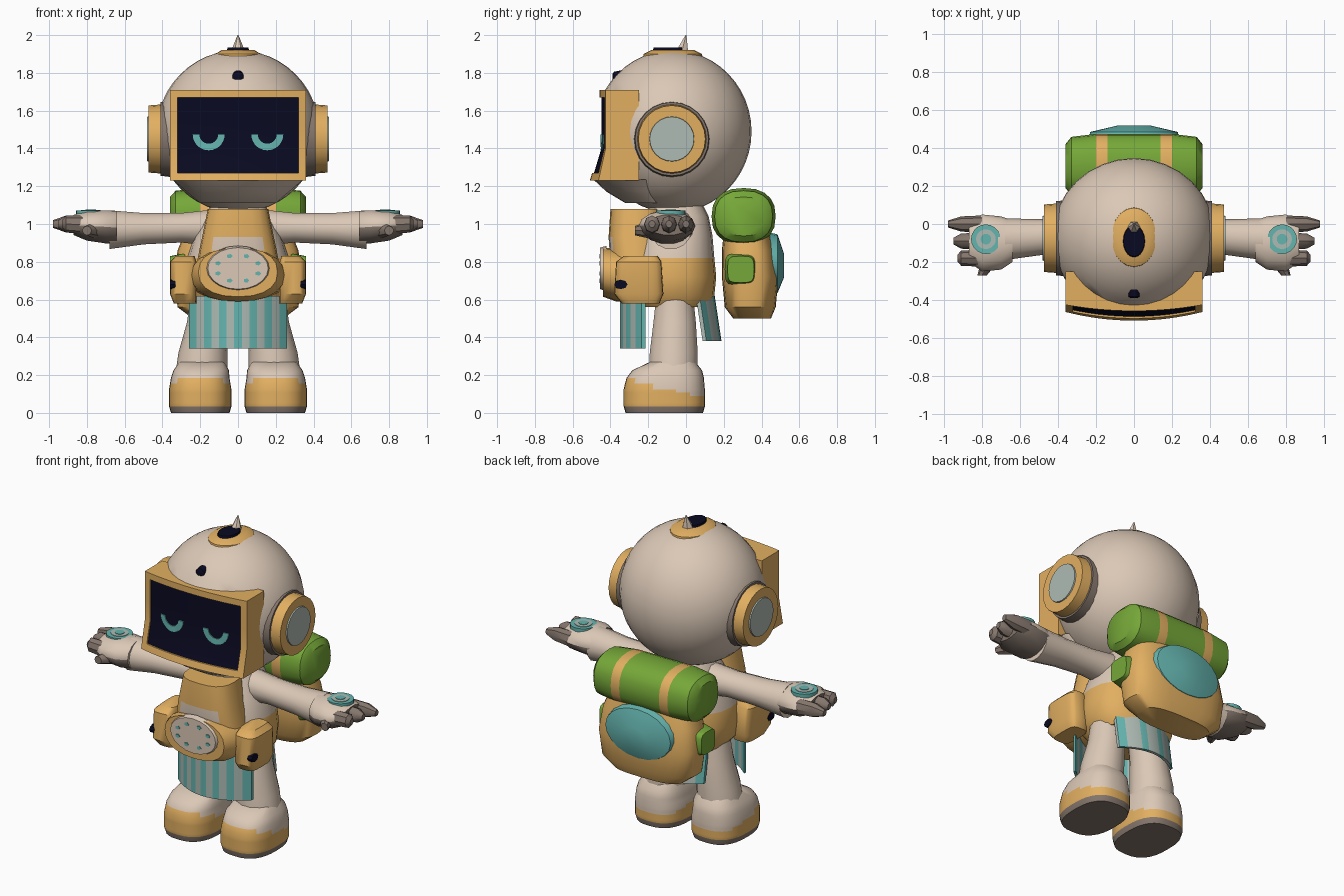
import bpy, bmesh, math
from math import sin, cos, pi

if "Cube" in bpy.data.objects:
    bpy.data.objects.remove(bpy.data.objects["Cube"], do_unlink=True)


def material(name, rgb):
    m = bpy.data.materials.new(name)
    m.use_nodes = True
    m.diffuse_color = (*rgb, 1)
    m.node_tree.nodes["Principled BSDF"].inputs["Base Color"].default_value = (*rgb, 1)
    return m


BEIGE = material("warm beige", (0.71, 0.58, 0.47))
ORANGE = material("soft orange", (0.76, 0.43, 0.12))
NAVY = material("dark navy", (0.003, 0.003, 0.016))
TEAL = material("teal", (0.13, 0.46, 0.43))
PALE = material("pale grey green", (0.43, 0.50, 0.46))
GREEN = material("leaf green", (0.18, 0.39, 0.04))
TAUPE = material("taupe", (0.23, 0.18, 0.15))


def finish(name, bm, mats, rule=None, angle=40):
    """Turn a bmesh into a shaded object, colouring faces by a rule."""
    bmesh.ops.recalc_face_normals(bm, faces=bm.faces)
    if rule:
        for f in bm.faces:
            f.material_index = rule(f.calc_center_median())
    me = bpy.data.meshes.new(name)
    bm.to_mesh(me)
    bm.free()
    for m in mats:
        me.materials.append(m)
    ob = bpy.data.objects.new(name, me)
    bpy.context.collection.objects.link(ob)
    bpy.ops.object.select_all(action='DESELECT')
    ob.select_set(True)
    bpy.context.view_layer.objects.active = ob
    bpy.ops.object.shade_smooth_by_angle(angle=math.radians(angle))


def loft(name, axis, rings, mats, rule=None, power=2, segs=20):
    """Skin superellipse rings (t, u, v, ru, rv) stacked along an axis."""
    place = {'x': lambda t, u, v: (t, u, v),
             'y': lambda t, u, v: (u, t, v),
             'z': lambda t, u, v: (u, v, t)}[axis]
    bm = bmesh.new()
    loops = []
    for t, u, v, ru, rv in rings:
        loop = []
        for i in range(segs):
            c, s = cos(2 * pi * i / segs), sin(2 * pi * i / segs)
            c = math.copysign(abs(c) ** (2 / power), c)
            s = math.copysign(abs(s) ** (2 / power), s)
            loop.append(bm.verts.new(place(t, u + ru * c, v + rv * s)))
        loops.append(loop)
    for a, b in zip(loops, loops[1:]):
        for i in range(segs):
            j = (i + 1) % segs
            bm.faces.new((a[i], a[j], b[j], b[i]))
    bm.faces.new(loops[0])
    bm.faces.new(loops[-1])
    finish(name, bm, mats, rule)


def thicken(bm, depth):
    """Extrude a sheet along y, moving the copy to depth(y)."""
    for v in bmesh.ops.extrude_face_region(bm, geom=bm.faces[:])["geom"]:
        if isinstance(v, bmesh.types.BMVert):
            v.co.y = depth(v.co.y)


def panel(name, xs, zs, yfun, depth, mats, rule=None, hole=None):
    """Curved upright panel on an x-z grid, optionally with a hole."""
    bm = bmesh.new()
    grid = [[bm.verts.new((x, yfun(x, z), z)) for x in xs] for z in zs]
    for j in range(len(zs) - 1):
        for i in range(len(xs) - 1):
            if hole and hole((xs[i] + xs[i + 1]) / 2, (zs[j] + zs[j + 1]) / 2):
                continue
            bm.faces.new((grid[j][i], grid[j][i + 1], grid[j + 1][i + 1], grid[j + 1][i]))
    bmesh.ops.delete(bm, geom=[v for v in bm.verts if not v.link_faces], context='VERTS')
    thicken(bm, depth)
    finish(name, bm, mats, rule)


def steps(a, b, n):
    return [a + (b - a) * i / n for i in range(n + 1)]


# Round helmet, flattened behind the visor
bm = bmesh.new()
bmesh.ops.create_uvsphere(bm, u_segments=32, v_segments=24, radius=0.43)
for v in bm.verts:
    v.co.y = v.co.y * 0.97 - 0.07
    v.co.z += 1.49
    if v.co.z < 1.69:
        v.co.y = max(v.co.y, -0.37)
finish("helmet", bm, [BEIGE])


# Visor frame with a jutting lower lip, screen and chin
def visor_y(x, z):
    return -0.458 + 0.25 * x * x - 0.3 * max(0, 1.40 - z) * (1 - 2 * x * x)


frame_x = [-0.36] + steps(-0.32, 0.32, 14) + [0.36]
panel("visor_frame", frame_x, [1.23, 1.27, 1.40, 1.53, 1.67, 1.71], visor_y, lambda y: -0.25,
      [ORANGE], hole=lambda x, z: abs(x) < 0.32 and 1.27 < z < 1.67)
panel("visor_screen", steps(-0.33, 0.33, 14), [1.26, 1.40, 1.53, 1.68],
      lambda x, z: visor_y(x, z) + 0.01, lambda y: y + 0.03, [NAVY])
loft("visor_chin", 'z', [(1.11, 0, -0.20, 0.2, 0.12), (1.17, 0, -0.25, 0.27, 0.17),
                         (1.235, 0, -0.29, 0.345, 0.20)], [BEIGE])

# Smiling eyes
for side, word in ((1, "left"), (-1, "right")):
    bm = bmesh.new()
    rows = []
    for a in steps(pi, 2 * pi, 14):
        pair = []
        for r in (0.05, 0.085):
            x, z = side * 0.155 + r * cos(a), 1.475 + r * sin(a)
            pair.append(bm.verts.new((x, visor_y(x, z) + 0.004, z)))
        rows.append(pair)
    for a, b in zip(rows, rows[1:]):
        bm.faces.new((a[0], a[1], b[1], b[0]))
    thicken(bm, lambda y: y + 0.009)
    finish(word + "_eye", bm, [TEAL])

# Crown cap, knob, tip and brow stud
loft("crown_ring", 'z', [(1.86, 0, -0.07, 0.125, 0.16), (1.90, 0, -0.07, 0.12, 0.155),
                         (1.922, 0, -0.07, 0.085, 0.11)], [ORANGE])
loft("crown_knob", 'z', [(1.91, 0, -0.09, 0.06, 0.09), (1.935, 0, -0.09, 0.055, 0.08)], [NAVY])
loft("crown_tip", 'z', [(1.92, 0, -0.02, 0.035, 0.035), (2.0, 0, 0, 0.003, 0.003)], [BEIGE], segs=6)
loft("brow_stud", 'y', [(-0.39, 0, 1.777, 0.018, 0.015), (-0.382, 0, 1.78, 0.03, 0.026),
                        (-0.345, 0, 1.785, 0.03, 0.028)], [NAVY])

# Torso with orange lower half, collar bib and belly bag
loft("torso", 'z', [(0.56, 0, -0.06, 0.22, 0.19), (0.62, 0, -0.07, 0.27, 0.22),
                    (0.72, 0, -0.07, 0.28, 0.23), (0.82, 0, -0.07, 0.27, 0.22),
                    (0.94, 0, -0.06, 0.23, 0.20), (1.04, 0, -0.05, 0.18, 0.17),
                    (1.12, 0, -0.05, 0.13, 0.13)],
     [BEIGE, ORANGE], lambda c: int(c.z < 0.82), power=2.4)
loft("chest_bib", 'z', [(0.78, 0, -0.26, 0.22, 0.14), (0.86, 0, -0.265, 0.205, 0.14),
                        (0.93, 0, -0.27, 0.19, 0.14), (1.08, 0, -0.26, 0.16, 0.14)], [BEIGE, ORANGE],
     lambda c: int(not 0.86 < c.z < 0.93 or abs(c.x) > 0.15), power=2.8)
loft("belly_bag", 'y', [(-0.20, 0, 0.72, 0.26, 0.13), (-0.37, 0, 0.73, 0.245, 0.14),
                        (-0.44, 0, 0.745, 0.21, 0.13)], [ORANGE], power=2.3)
loft("belly_patch", 'y', [(-0.42, 0, 0.765, 0.175, 0.12), (-0.455, 0, 0.765, 0.16, 0.11)], [BEIGE])
for i in range(8):
    a = 2 * pi * (i + 0.5) / 8
    x, z = 0.115 * cos(a), 0.765 + 0.07 * sin(a)
    loft(f"belly_spot_{i + 1}", 'y', [(-0.45, x, z, 0.016, 0.012), (-0.459, x, z, 0.016, 0.012)], [TEAL], segs=5)

# Striped apron and rear flap
panel("front_apron", steps(-0.26, 0.26, 13), [0.34, 0.46, 0.62],
      lambda x, z: -0.35 + 1.7 * x * x, lambda y: y + 0.02, [TEAL, PALE],
      lambda c: int((c.x + 0.26) / 0.04) % 2)
panel("rear_flap", steps(-0.20, 0.20, 10), [0.38, 0.62],
      lambda x, z: 0.17 - 2 * x * x + 0.15 * (0.5 - z), lambda y: y - 0.02, [TEAL, PALE],
      lambda c: int(int((c.x + 0.20) / 0.04) % 3 > 0))

for side, word in ((1, "left_"), (-1, "right_")):
    # Ear cups
    for part, a, b, r, mat in (("ear_rim", 0.34, 0.41, 0.203, TAUPE),
                               ("ear_cup", 0.38, 0.475, 0.185, ORANGE),
                               ("ear_pad", 0.46, 0.483, 0.122, PALE)):
        loft(word + part, 'x', [(side * a, -0.075, 1.45, r, r),
                                (side * b, -0.075, 1.45, r * 0.96, r * 0.96)], [mat], segs=24)

    # Side pouch with dark clasp
    loft(word + "pouch", 'z', [(0.58, side * 0.28, -0.24, 0.06, 0.10),
                               (0.63, side * 0.29, -0.25, 0.07, 0.13),
                               (0.80, side * 0.29, -0.25, 0.07, 0.12),
                               (0.83, side * 0.28, -0.24, 0.05, 0.09)], [ORANGE], power=4)
    loft(word + "pouch_clasp", 'x', [(side * 0.33, -0.345, 0.68, 0.035, 0.025),
                                     (side * 0.361, -0.345, 0.68, 0.035, 0.025)], [NAVY], segs=8)

    # Arm, hand with dark palm, thumb and fingers
    loft(word + "arm", 'x', [(side * 0.12, -0.05, 0.98, 0.10, 0.10), (side * 0.30, -0.06, 0.98, 0.09, 0.08),
                             (side * 0.50, -0.07, 0.975, 0.095, 0.085),
                             (side * 0.68, -0.08, 0.97, 0.11, 0.105)], [BEIGE], segs=14)
    loft(word + "hand", 'x', [(side * 0.64, -0.09, 0.98, 0.11, 0.09), (side * 0.70, -0.10, 0.985, 0.14, 0.09),
                              (side * 0.80, -0.10, 0.99, 0.15, 0.08),
                              (side * 0.87, -0.09, 0.995, 0.11, 0.055)], [BEIGE, TAUPE],
         lambda c: int(c.z < 0.98 or abs(c.x) > 0.86), segs=14)
    for k, (y, reach) in enumerate(((0.0, 0.98), (-0.09, 0.95), (-0.18, 0.93))):
        loft(f"{word}finger_{k + 1}", 'x', [(side * 0.80, y, 0.995, 0.045, 0.05),
                                            (side * 0.91, y, 1.0, 0.04, 0.045),
                                            (side * reach, y, 1.0, 0.018, 0.02)], [TAUPE], segs=8)
    loft(word + "thumb", 'y', [(-0.18, side * 0.75, 0.97, 0.05, 0.05),
                               (-0.27, side * 0.80, 0.965, 0.025, 0.025)], [TAUPE], segs=8)
    for part, top, r, mat in (("badge_rim", 1.072, 0.078, TEAL), ("badge_ring", 1.075, 0.052, PALE),
                              ("badge_dot", 1.078, 0.028, TEAL)):
        loft(word + part, 'z', [(1.03, side * 0.78, -0.08, r, r), (top, side * 0.78, -0.08, r, r)], [mat])

    # Leg and boot with sloping orange band and dark sole
    loft(word + "leg", 'z', [(0.18, side * 0.195, -0.07, 0.14, 0.13), (0.32, side * 0.185, -0.065, 0.13, 0.13),
                             (0.48, side * 0.16, -0.06, 0.11, 0.115),
                             (0.62, side * 0.14, -0.06, 0.11, 0.10)], [BEIGE], segs=14)
    boot = [(z, side * 0.2, -0.115, 0.165, 0.215) for z in steps(0.035, 0.125, 5)]
    loft(word + "boot", 'z', [(0.0, side * 0.2, -0.115, 0.155, 0.205)] + boot +
         [(0.155, side * 0.2, -0.113, 0.16, 0.21), (0.185, side * 0.2, -0.11, 0.155, 0.205),
          (0.225, side * 0.195, -0.10, 0.147, 0.185), (0.27, side * 0.19, -0.07, 0.12, 0.12)],
         [BEIGE, ORANGE, TAUPE], lambda c: 2 if c.z < 0.025 else int(c.z < 0.105 - 0.24 * c.y),
         power=2.6, segs=32)

    # Pack side pocket
    loft(word + "pack_pocket", 'x', [(side * 0.28, 0.29, 0.76, 0.085, 0.085),
                                     (side * 0.36, 0.29, 0.76, 0.07, 0.07)], [GREEN], power=4)

# Backpack with rolled blanket, straps and round rear panel
loft("backpack", 'z', [(0.50, 0, 0.35, 0.24, 0.10), (0.56, 0, 0.34, 0.32, 0.135), (0.72, 0, 0.34, 0.34, 0.15),
                       (0.86, 0, 0.33, 0.32, 0.14), (0.96, 0, 0.32, 0.28, 0.12)], [ORANGE], power=3, segs=28)
roll = [(-0.36, 0.11), (-0.33, 0.145), (-0.20, 0.16), (-0.14, 0.16),
        (0.14, 0.16), (0.20, 0.16), (0.33, 0.145), (0.36, 0.11)]
loft("blanket_roll", 'x', [(x, 0.305, 1.04, r * 1.06, r * 0.94) for x, r in roll], [GREEN, ORANGE],
     lambda c: int(0.14 < abs(c.x) < 0.20), power=2.4)
loft("rear_panel", 'y', [(0.42, 0, 0.79, 0.25, 0.17), (0.485, 0, 0.79, 0.23, 0.155),
                         (0.52, 0, 0.78, 0.08, 0.06)], [TEAL])
